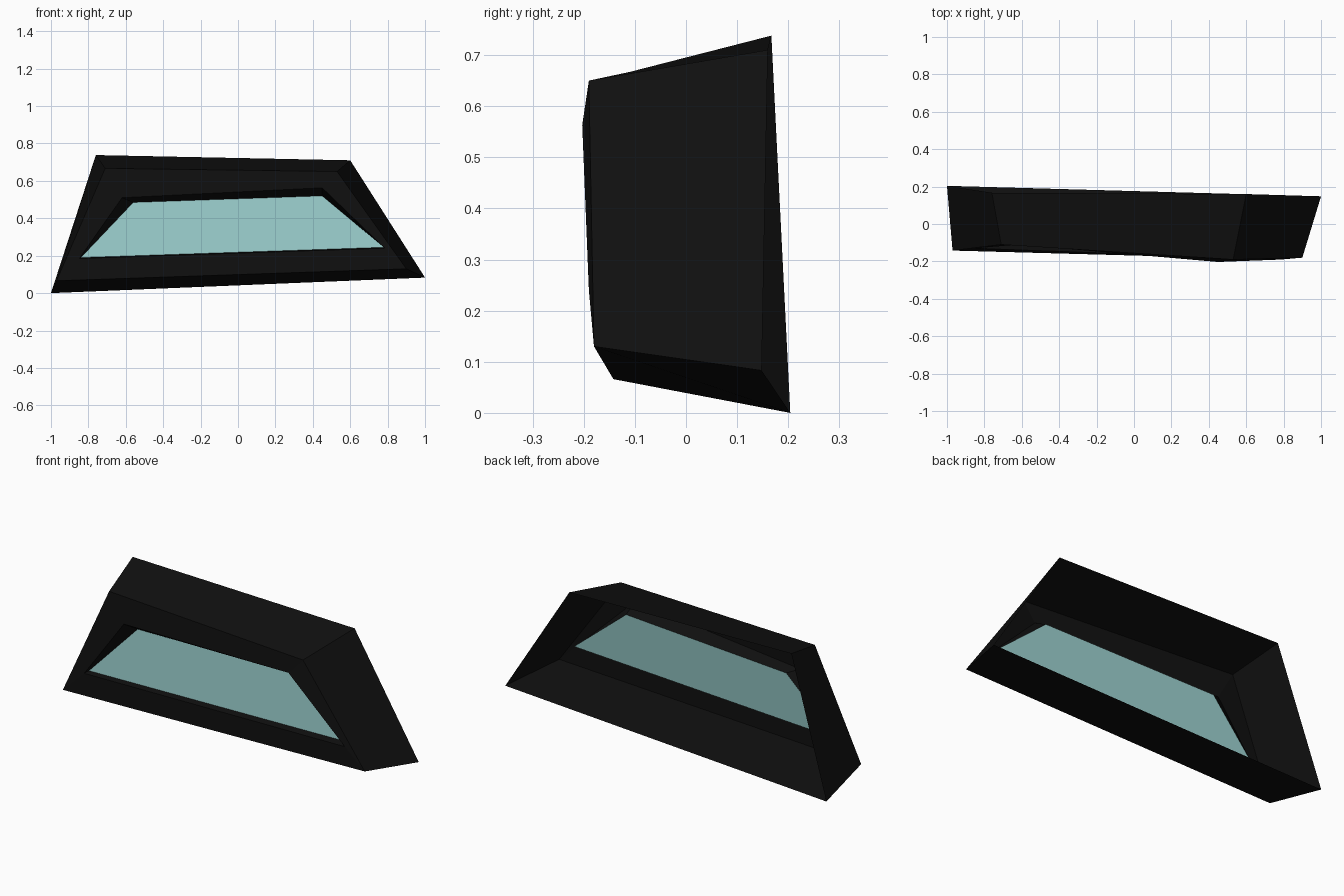
import bpy
import bmesh

cube = bpy.data.objects.get("Cube")
if cube:
    bpy.data.objects.remove(cube, do_unlink=True)


def make_material(name, color, roughness):
    mat = bpy.data.materials.new(name)
    mat.use_nodes = True
    mat.diffuse_color = (*color, 1)
    bsdf = mat.node_tree.nodes["Principled BSDF"]
    bsdf.inputs["Base Color"].default_value = (*color, 1)
    bsdf.inputs["Roughness"].default_value = roughness
    return mat


def make_object(name, rings, mat, fill=False):
    """Bridge successive four-corner rings; optionally fill the last ring."""
    bm = bmesh.new()
    loops = [[bm.verts.new(p) for p in ring] for ring in rings]
    for a, b in zip(loops, loops[1:]):
        for i in range(4):
            j = (i + 1) % 4
            bm.faces.new((a[i], a[j], b[j], b[i]))
    if fill:
        bm.faces.new(loops[-1])
    bm.normal_update()
    mesh = bpy.data.meshes.new(name)
    bm.to_mesh(mesh)
    bm.free()
    mesh.materials.append(mat)
    obj = bpy.data.objects.new(name, mesh)
    bpy.context.collection.objects.link(obj)
    return obj


black = make_material("black trim", (0.005, 0.005, 0.005), 0.6)
teal = make_material("pale teal glass", (0.32, 0.61, 0.60), 0.5)

# Corner order: bottom right, bottom left, top left, top right (seen from the front)
back_rim = [(-1, .204, 0), (1, .148, .083), (.6, .16, .71), (-.76, .167, .738)]
front_rim = [(-.97, -.142, .066), (.9, -.18, .13), (.53, -.19, .65), (-.71, -.11, .667)]
opening = [(-.848, -.13, .185), (.785, -.19, .24), (.45, -.203, .563), (-.62, -.11, .51)]
pane = [(-.84, -.10, .19), (.785, -.145, .245), (.45, -.12, .52), (-.56, -.075, .485)]

# Open-backed frame: side walls, front border and recess around the glass
make_object("window_frame", [back_rim, front_rim, opening, pane], black)

# Glass panel
make_object("window_glass", [pane], teal, fill=True)
